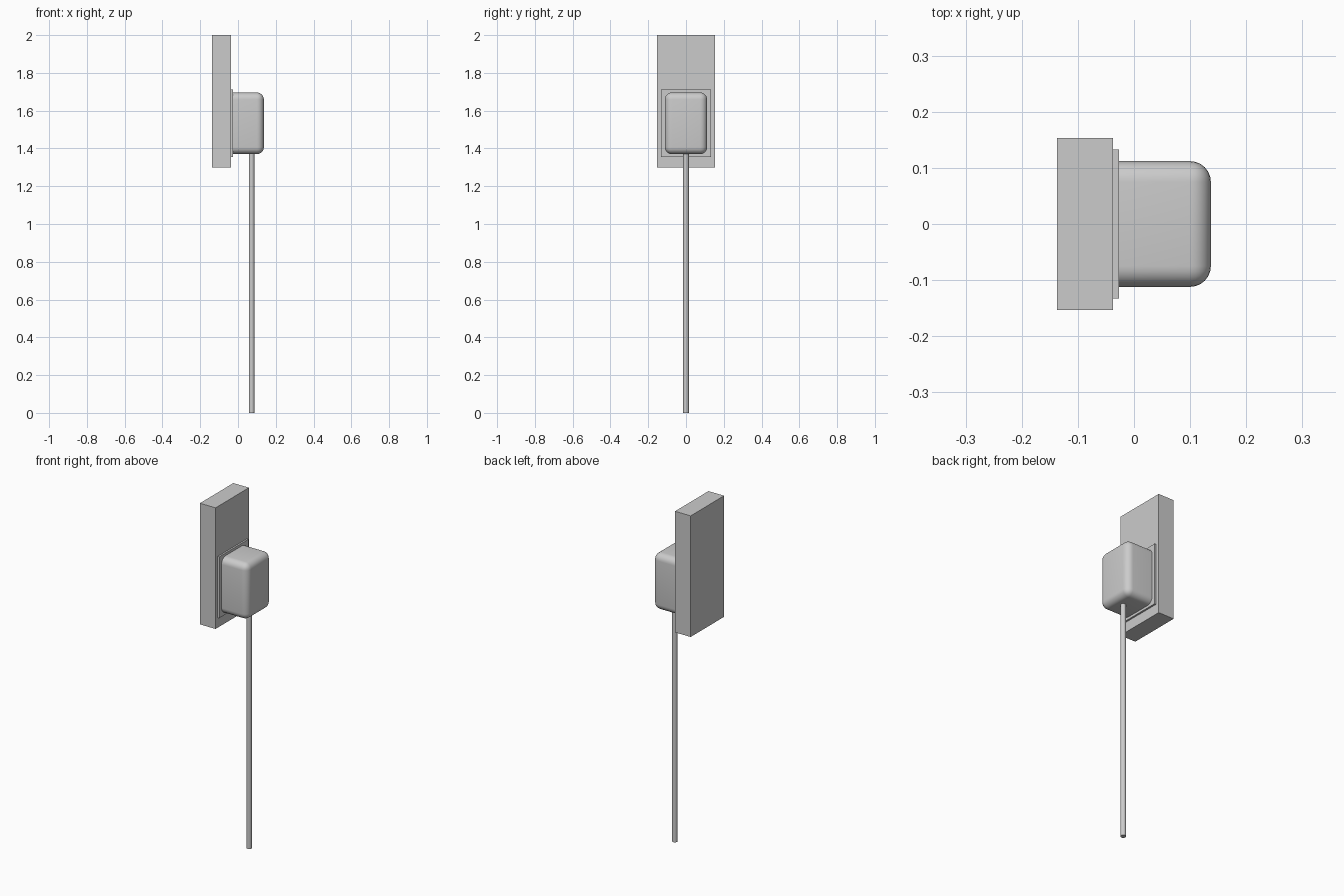
import bpy
import bmesh
from mathutils import Vector

cube = bpy.data.objects.get("Cube")
if cube:
    bpy.data.objects.remove(cube, do_unlink=True)

grey = bpy.data.materials.new("plain_grey")
grey.use_nodes = True
colour = (0.6, 0.6, 0.6, 1)
grey.diffuse_color = colour
grey.node_tree.nodes["Principled BSDF"].inputs["Base Color"].default_value = colour


def finish(bm, name, smooth=False):
    mesh = bpy.data.meshes.new(name)
    bm.to_mesh(mesh)
    bm.free()
    obj = bpy.data.objects.new(name, mesh)
    mesh.materials.append(grey)
    bpy.context.collection.objects.link(obj)
    if smooth:
        bpy.ops.object.select_all(action='DESELECT')
        obj.select_set(True)
        bpy.context.view_layer.objects.active = obj
        bpy.ops.object.shade_smooth_by_angle(angle=0.6)
    return obj


def box(name, low, high, radius=0):
    """Box between two corners; a radius rounds all but the wall-side rim."""
    low, high = Vector(low), Vector(high)
    bm = bmesh.new()
    bmesh.ops.create_cube(bm, size=1)
    bmesh.ops.scale(bm, vec=high - low, verts=bm.verts)
    bmesh.ops.translate(bm, vec=(low + high) / 2, verts=bm.verts)
    if radius:
        mid = (low.x + high.x) / 2
        edges = [e for e in bm.edges if any(v.co.x > mid for v in e.verts)]
        bmesh.ops.bevel(bm, geom=edges, offset=radius, segments=6,
                        profile=0.5, affect='EDGES')
    return finish(bm, name, radius > 0)


# Upright block, thin backing plate and rounded housing
box("wall_block", (-0.137, -0.153, 1.298), (-0.037, 0.153, 2.0))
box("backing_plate", (-0.037, -0.133, 1.356), (-0.027, 0.133, 1.711))
box("rounded_housing", (-0.027, -0.112, 1.37), (0.137, 0.112, 1.696), 0.037)

# Straight cord hanging from the housing to the floor
top = 1.39
bm = bmesh.new()
bmesh.ops.create_cone(bm, cap_ends=True, segments=16, radius1=0.015,
                      radius2=0.015, depth=top)
bmesh.ops.translate(bm, vec=(0.072, 0, top / 2), verts=bm.verts)
finish(bm, "hanging_cord", True)
